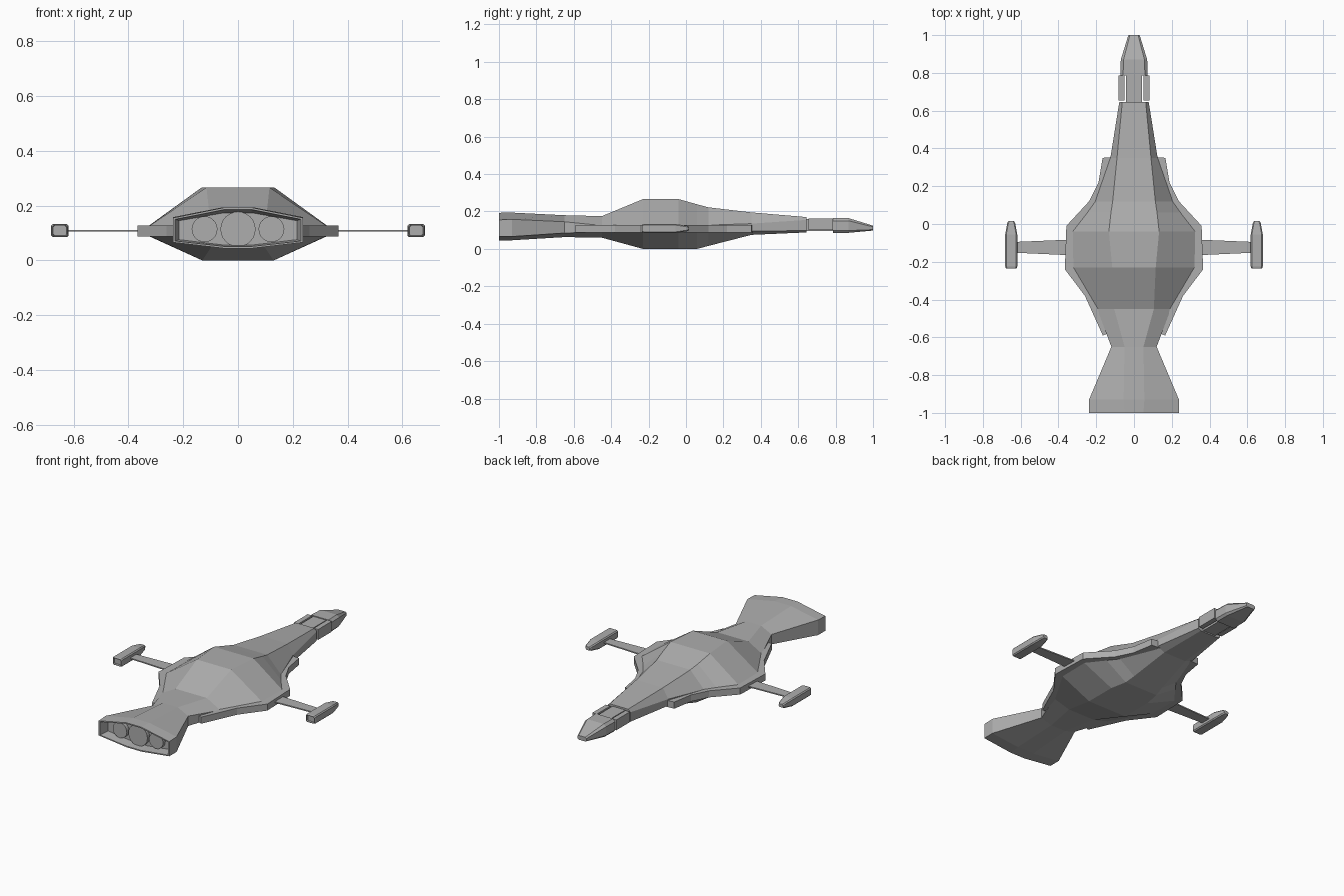
import bpy, bmesh, math

# Dark grey paint shared by every part
grey = bpy.data.materials.new("dark_grey")
grey.diffuse_color = (0.42, 0.42, 0.42, 1)


def loft(name, rings, mirror=False):
    """Skin a list of equal-length point rings and cap both ends."""
    bm = bmesh.new()
    vs = [[bm.verts.new(p) for p in r] for r in rings]
    n = len(rings[0])
    for a, b in zip(vs, vs[1:]):
        for i in range(n):
            j = (i + 1) % n
            bm.faces.new((a[i], a[j], b[j], b[i]))
    bm.faces.new(vs[0])
    bm.faces.new(vs[-1])
    bmesh.ops.recalc_face_normals(bm, faces=bm.faces)
    me = bpy.data.meshes.new(name)
    bm.to_mesh(me)
    bm.free()
    me.materials.append(grey)
    ob = bpy.data.objects.new(name, me)
    bpy.context.collection.objects.link(ob)
    if mirror:
        m = ob.modifiers.new("mirror", 'MIRROR')
        m.use_mirror_merge = False
    return ob


def octo(y, t, zt, s, zu, zl, b, zb):
    """Eight-sided section: flat top, sloped shoulders, upright side, flat belly."""
    half = [(t, zt), (s, zu), (s, zl), (b, zb)]
    return [(x, y, z) for x, z in half] + [(-x, y, z) for x, z in reversed(half)]


def rect(y, x0, x1, z0, z1):
    return [(x0, y, z0), (x1, y, z0), (x1, y, z1), (x0, y, z1)]


# Main hull
loft("hull", [octo(*r) for r in [
    (-0.65, 0.05, 0.18, 0.12, 0.145, 0.085, 0.05, 0.063),
    (-0.45, 0.105, 0.175, 0.195, 0.125, 0.09, 0.09, 0.06),
    (-0.23, 0.115, 0.266, 0.325, 0.125, 0.09, 0.13, 0.0),
    (-0.04, 0.133, 0.266, 0.328, 0.125, 0.09, 0.13, 0.0),
    (0.06, 0.122, 0.238, 0.25, 0.125, 0.09, 0.11, 0.0),
    (0.12, 0.113, 0.222, 0.205, 0.127, 0.09, 0.10, 0.016),
    (0.35, 0.09, 0.195, 0.125, 0.135, 0.095, 0.075, 0.075),
    (0.645, 0.062, 0.17, 0.078, 0.155, 0.098, 0.06, 0.088)]])

# Flared tail with a hollow exhaust
loft("tail_flare", [octo(*r) for r in [
    (-0.62, 0.045, 0.17, 0.11, 0.14, 0.09, 0.045, 0.07),
    (-0.65, 0.05, 0.18, 0.12, 0.145, 0.085, 0.05, 0.063),
    (-0.93, 0.055, 0.194, 0.238, 0.158, 0.066, 0.055, 0.046),
    (-1.0, 0.05, 0.193, 0.238, 0.155, 0.066, 0.05, 0.044),
    (-1.0, 0.048, 0.186, 0.229, 0.15, 0.071, 0.048, 0.051),
    (-0.94, 0.05, 0.174, 0.215, 0.145, 0.076, 0.05, 0.056)]])

# Engine discs
for name, x, r in [("engine_centre", 0, 0.064), ("engine_right", 0.122, 0.047),
                   ("engine_left", -0.122, 0.047)]:
    loft(name, [[(x + r * math.cos(a * math.tau / 24), y, 0.114 + r * math.sin(a * math.tau / 24))
                 for a in range(24)] for y in (-0.92, -0.962)])

# Side rims following the hull edge: y outer, x outer, y inner, x inner
loft("side_rim", [[(xo, yo, 0.088), (xo, yo, 0.128), (xi, yi, 0.128), (xi, yi, 0.088)]
                  for yo, xo, yi, xi in [
    (-0.59, 0.165, -0.57, 0.11), (-0.38, 0.26, -0.37, 0.21), (-0.24, 0.366, -0.23, 0.30),
    (-0.01, 0.358, -0.04, 0.30), (0.12, 0.238, 0.11, 0.18), (0.22, 0.188, 0.21, 0.14),
    (0.35, 0.166, 0.355, 0.11)]], mirror=True)

# Neck core and its side blocks
loft("neck", [rect(y, -0.043, 0.043, 0.095, 0.16) for y in (0.62, 0.80)])
loft("neck_block", [rect(y, 0.051, 0.081, 0.1, 0.163) for y in (0.655, 0.785)], mirror=True)

# Head
loft("head", [octo(*r) for r in [
    (0.785, 0.058, 0.165, 0.072, 0.15, 0.098, 0.06, 0.085),
    (0.87, 0.055, 0.164, 0.07, 0.15, 0.098, 0.058, 0.086),
    (1.0, 0.022, 0.124, 0.03, 0.118, 0.103, 0.022, 0.098)]])

# Thin pylons
loft("pylon", [[(x, y0, 0.105), (x, y1, 0.105), (x, y1, 0.112), (x, y0, 0.112)]
               for x, y0, y1 in [(0.32, -0.166, -0.082), (0.63, -0.152, -0.095)]], mirror=True)


# Wing-tip pods with chamfered corners, tapered nose and recessed rear
def pod(y, w, h, c=0.006):
    q = [(w, h - c), (w - c, h), (c - w, h), (-w, h - c),
         (-w, c - h), (c - w, -h), (w - c, -h), (w, c - h)]
    return [(0.65 + x, y, 0.109 + z) for x, z in q]


loft("wingtip_pod", [pod(*r) for r in [
    (-0.222, 0.025, 0.018), (-0.235, 0.026, 0.019), (-0.235, 0.028, 0.021),
    (-0.225, 0.032, 0.024), (-0.055, 0.032, 0.024), (0.005, 0.021, 0.015),
    (0.017, 0.014, 0.010)]], mirror=True)
